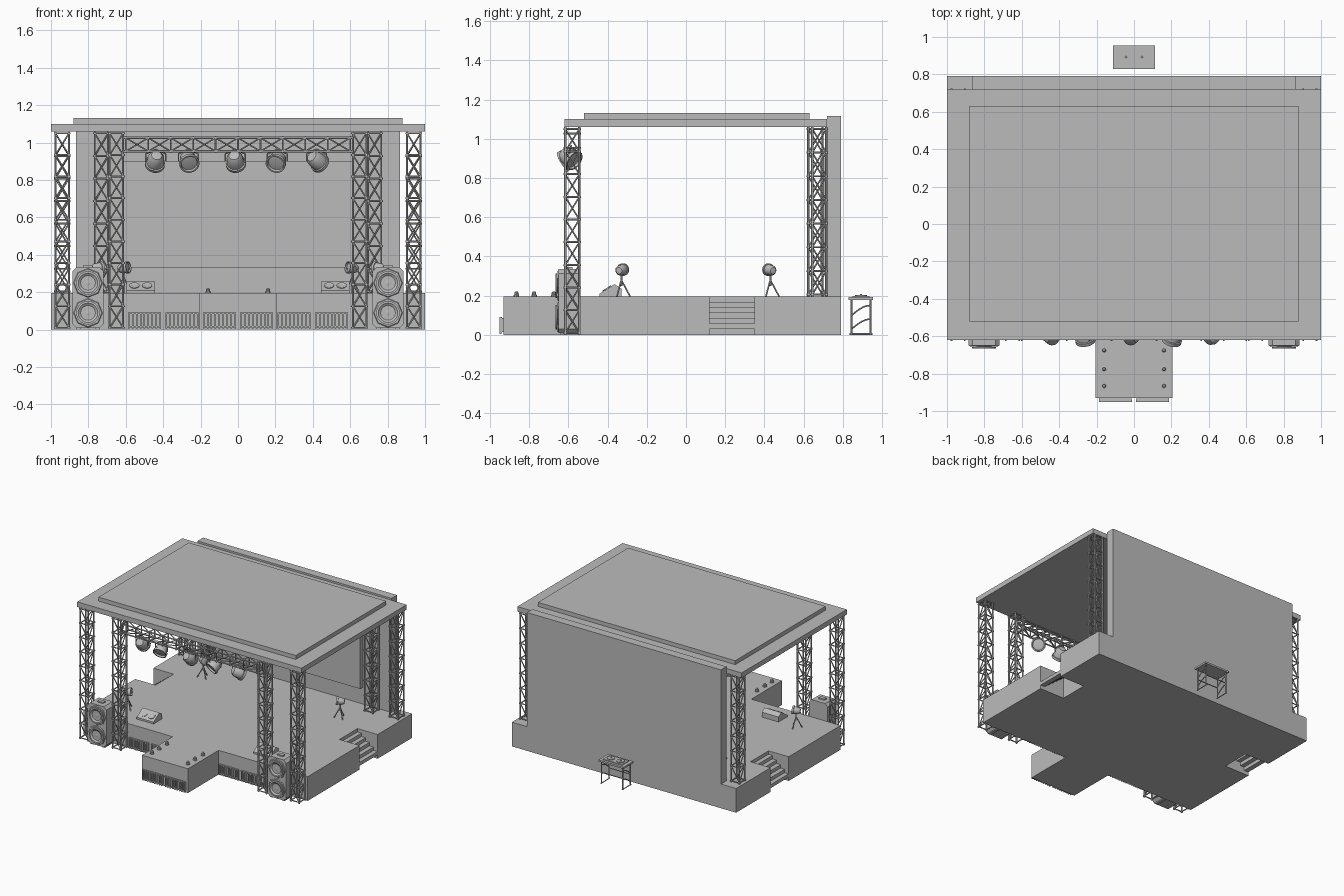
import bpy, bmesh, math
from mathutils import Vector, Matrix

if "Cube" in bpy.data.objects:
    bpy.data.objects.remove(bpy.data.objects["Cube"])

grey = bpy.data.materials.new("stage grey")
grey.diffuse_color = (0.5, 0.5, 0.5, 1)
grey.use_nodes = True
grey.node_tree.nodes["Principled BSDF"].inputs["Base Color"].default_value = grey.diffuse_color


def finish(bm, name, smooth=False):
    bmesh.ops.recalc_face_normals(bm, faces=bm.faces)
    me = bpy.data.meshes.new(name)
    bm.to_mesh(me)
    bm.free()
    me.materials.append(grey)
    ob = bpy.data.objects.new(name, me)
    bpy.context.collection.objects.link(ob)
    if smooth:
        bpy.ops.object.select_all(action='DESELECT')
        ob.select_set(True)
        bpy.context.view_layer.objects.active = ob
        bpy.ops.object.shade_smooth_by_angle(angle=math.radians(35))
    return ob


def box(bm, x0, x1, y0, y1, z0, z1):
    m = Matrix.Translation(((x0 + x1) / 2, (y0 + y1) / 2, (z0 + z1) / 2))
    bmesh.ops.create_cube(bm, size=1, matrix=m @ Matrix.Diagonal((abs(x1 - x0), abs(y1 - y0), abs(z1 - z0), 1)))


def tube(bm, a, b, r=0.005, n=6):
    a, b = Vector(a), Vector(b)
    d = b - a
    m = Matrix.Translation((a + b) / 2) @ d.to_track_quat('Z', 'Y').to_matrix().to_4x4()
    bmesh.ops.create_cone(bm, cap_ends=True, segments=n, radius1=r, radius2=r, depth=d.length, matrix=m)


def lathe(bm, profile, n, pos, aim):
    m = Matrix.Translation(pos) @ Vector(aim).to_track_quat('Z', 'Y').to_matrix().to_4x4()
    rings = []
    for r, h in profile:
        if r == 0:
            rings.append([bm.verts.new(m @ Vector((0, 0, h)))])
        else:
            rings.append([bm.verts.new(m @ Vector((r * math.cos(2 * math.pi * i / n), r * math.sin(2 * math.pi * i / n), h)))
                          for i in range(n)])
    for p, q in zip(rings, rings[1:]):
        for i in range(n):
            j = (i + 1) % n
            f = [p[i % len(p)], p[j % len(p)], q[j % len(q)], q[i % len(q)]]
            bm.faces.new(list(dict.fromkeys(f)))


def prism(bm, pts, vec):
    f = bm.faces.new([bm.verts.new(p) for p in pts])
    g = bmesh.ops.extrude_face_region(bm, geom=[f])
    bmesh.ops.translate(bm, vec=vec, verts=[v for v in g["geom"] if isinstance(v, bmesh.types.BMVert)])


def lattice(name, start, axis, length, bays, h=0.036):
    # square lattice: four chords, a ring at every bay, zigzag diagonals on each side
    bm = bmesh.new()
    m = Matrix.Translation(start) @ (Matrix.Rotation(math.pi / 2, 4, 'Y') if axis == 'X' else Matrix.Identity(4))
    c = [(-h, -h), (h, -h), (h, h), (-h, h)]
    P = lambda k, z: m @ Vector((*c[k % 4], z))
    step = (length - 0.02) / bays
    for k in range(4):
        tube(bm, P(k, 0), P(k, length), 0.006)
        for i in range(bays + 1):
            z = 0.01 + i * step
            d = (P(k + 1, z) - P(k, z)).normalized() * 0.009
            tube(bm, P(k, z) - d, P(k + 1, z) + d, 0.005)
            if i < bays:
                a, b = (k, k + 1) if k % 2 else (k + 1, k)
                tube(bm, P(a, z), P(b, z + step), 0.004)
    return finish(bm, name)


# stage deck with runway and stair notches
half = [(0.205, -0.93), (0.205, -0.54), (1, -0.54), (1, 0.12), (0.78, 0.12), (0.78, 0.35), (1, 0.35), (1, 0.79)]
bm = bmesh.new()
prism(bm, [(x, y, 0) for x, y in half + [(-x, y) for x, y in reversed(half)]], (0, 0, 0.195))
finish(bm, "stage_deck")

# roof slabs, back wall, screen
for name, b in {"roof": (-1, 1, -0.62, 0.72, 1.06, 1.1), "roof_top": (-0.88, 0.88, -0.52, 0.63, 1.1, 1.132),
                "back_wall": (-0.865, 0.865, 0.72, 0.79, 0.195, 1.115),
                "screen": (-0.61, 0.61, 0.685, 0.72, 0.33, 0.9)}.items():
    bm = bmesh.new()
    box(bm, *b)
    finish(bm, name)

# front lighting truss
lattice("front_truss", (-0.61, -0.58, 0.99), 'X', 1.22, 10)

LAMP = [(0, -0.05), (0.028, -0.046), (0.043, -0.025), (0.047, 0.02), (0.054, 0.022), (0.054, 0.04),
        (0.046, 0.04), (0.042, 0.028), (0, 0.034)]
CONE = [(0.063, 0), (0.063, 0.008), (0.052, 0.008), (0.03, -0.008), (0.022, -0.004), (0, 0.004)]

for s, side in ((-1, "left"), (1, "right")):
    # towers
    lattice(side + "_front_outer_tower", (s * 0.94, -0.58, 0), 'Z', 1.06, 9)
    lattice(side + "_front_inner_tower", (s * 0.65, -0.58, 0), 'Z', 1.06, 9)
    lattice(side + "_back_outer_tower", (s * 0.94, 0.68, 0.195), 'Z', 0.865, 7)
    lattice(side + "_back_inner_tower", (s * 0.73, 0.66, 0.195), 'Z', 0.865, 7)

    # stairs sunk into the notch
    bm = bmesh.new()
    for i in range(6):
        z = 0.03 + i * 0.0275
        box(bm, s * (1 - i * 0.036), s * (1 - (i + 1) * 0.036 - 0.004), 0.12, 0.35, z, z + 0.0275)
    finish(bm, side + "_stairs")

    # speaker cabinet with chamfered corners
    bm = bmesh.new()
    cx, w, c = s * 0.802, 0.083, 0.022
    out = [(-w + c, 0.008), (w - c, 0.008), (w, 0.008 + c), (w, 0.335 - c), (w - c, 0.335), (-w + c, 0.335),
           (-w, 0.335 - c), (-w, 0.008 + c)]
    prism(bm, [(cx + x, -0.65, z) for x, z in out], (0, 0.11, 0))
    box(bm, cx - 0.025, cx + 0.025, -0.61, -0.58, 0.335, 0.345)
    for dx in (-0.05, 0.05):
        box(bm, cx + dx - 0.012, cx + dx + 0.012, -0.64, -0.55, 0, 0.008)
    finish(bm, side + "_speaker_cabinet")
    bm = bmesh.new()
    for z in (0.09, 0.25):
        lathe(bm, [(0.078, 0), (0.074, 0.006), (0, 0.006)], 8, (cx, -0.65, z), (0, -1, 0))
        lathe(bm, CONE, 20, (cx, -0.657, z), (0, -1, 0))
    finish(bm, side + "_speaker_cones", True)

    # floor monitor wedge
    bm = bmesh.new()
    side_pts = [(-0.44, 0.195), (-0.33, 0.195), (-0.33, 0.235), (-0.365, 0.258), (-0.44, 0.21)]
    prism(bm, [(s * 0.52 - 0.075, y, z) for y, z in side_pts], (0.15, 0, 0))
    n = Vector((0, -0.048, 0.075)).normalized()
    for dx in (-0.034, 0.034):
        p = Vector((s * 0.52 + dx, -0.4025, 0.234)) + n * 0.001
        lathe(bm, [(0.027, 0), (0.027, 0.004), (0.02, 0.004), (0.012, 0.001), (0, 0.003)], 14, p, n)
    finish(bm, side + "_floor_monitor")

    # tripod lamps
    for x, y, tag in ((0.75, -0.33, "front"), (0.61, 0.43, "back")):
        bm = bmesh.new()
        top = Vector((s * x, y, 0.28))
        for k in range(3):
            a = k * 2 * math.pi / 3 + math.pi / 2
            tube(bm, top, top + Vector((0.045 * math.cos(a), 0.045 * math.sin(a), -0.085)), 0.004)
        tube(bm, top - Vector((0, 0, 0.03)), top + Vector((0, 0, 0.03)), 0.005)
        for e in (-1, 1):
            tube(bm, top + Vector((0, 0, 0.02)), top + Vector((e * 0.03, 0, 0.05)), 0.003)
        lathe(bm, [(r * 0.6, h * 0.7) for r, h in LAMP], 14, top + Vector((0, 0, 0.05)), (-s * 0.8, -y, 0.1))
        finish(bm, f"{side}_{tag}_tripod_lamp", True)

# hanging spotlights
for i, (x, tilt) in enumerate(((-0.44, -0.1), (-0.265, 0.15), (-0.015, 0.1), (0.21, -0.25), (0.42, 0.6))):
    bm = bmesh.new()
    p = Vector((x, -0.595, 0.905))
    lathe(bm, LAMP, 18, p, (tilt, -0.8 if i % 2 else 0.7, -0.5))
    for e in (-1, 1):
        tube(bm, p + Vector((e * 0.053, 0, -0.005)), p + Vector((e * 0.053, 0, 0.035)), 0.004)
        tube(bm, p + Vector((e * 0.053, 0, 0.035)), p + Vector((0, 0.01, 0.06)), 0.004)
    finish(bm, f"spotlight_{i + 1}", True)

# barred grilles along the stage front
for i in range(6):
    x, front = -0.5 + i * 0.2, i in (2, 3)
    y = -0.945 if front else -0.548
    bm = bmesh.new()
    for z in (0.012, 0.083):
        box(bm, x - 0.088, x + 0.088, y - 0.006, y + 0.006, z, z + 0.008)
    for k in range(9):
        bx = x - 0.084 + k * 0.021
        box(bm, bx - 0.004, bx + 0.004, y - 0.005, y + 0.005, 0.005, 0.085)
    box(bm, x - 0.086, x + 0.086, y + 0.004, y + 0.016, 0.015, 0.085)
    finish(bm, f"front_grille_{i + 1}")

# runway edge lamps
bm = bmesh.new()
for s in (-1, 1):
    for y in (-0.675, -0.775, -0.865):
        lathe(bm, [(0.015, 0), (0.015, 0.008), (0.011, 0.01), (0.011, 0.02), (0.006, 0.026), (0, 0.027)], 10,
              (s * 0.16, y, 0.195), (0, 0, 1))
finish(bm, "runway_lamps", True)

# mixing table behind the stage
bm = bmesh.new()
box(bm, -0.112, 0.112, 0.83, 0.955, 0.178, 0.192)
box(bm, -0.085, 0.085, 0.85, 0.935, 0.192, 0.198)
for s in (-1, 1):
    lathe(bm, [(0.03, 0), (0.03, 0.006), (0.006, 0.006), (0.005, 0.01), (0, 0.01)], 20, (s * 0.043, 0.893, 0.198), (0, 0, 1))
    for y in (0.845, 0.94):
        tube(bm, (s * 0.095, y, 0), (s * 0.095, y, 0.18), 0.005)
    for z in (0.03, 0.1):
        arc = [(s * 0.095, 0.845 + 0.095 * t / 5, z + 0.05 * math.sin(math.pi * t / 10)) for t in range(6)]
        for a, b in zip(arc, arc[1:]):
            tube(bm, a, b, 0.004)
    tube(bm, (s * 0.095, 0.835, 0.004), (s * 0.095, 0.95, 0.004), 0.004)
for y in (0.845, 0.94):
    tube(bm, (-0.095, y, 0.09), (0.095, y, 0.09), 0.004)
finish(bm, "mixing_table")
